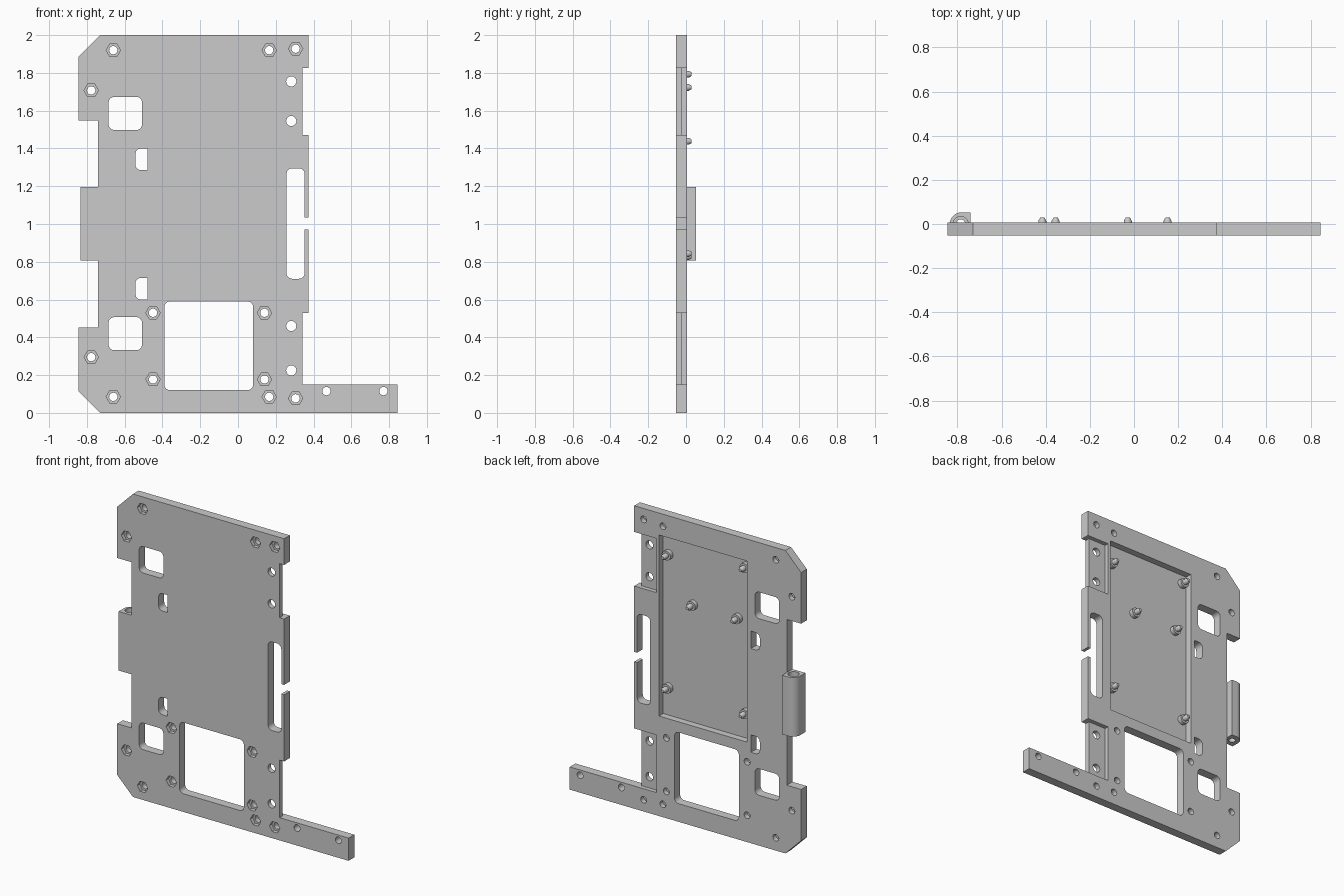
import bpy, bmesh, math
from mathutils import Vector

cube = bpy.data.objects.get("Cube")
if cube:
    bpy.data.objects.remove(cube, do_unlink=True)

FRONT, BACK, FLOOR = -0.053, 0.006, -0.038

grey = bpy.data.materials.new("light grey")
grey.use_nodes = True
colour = (0.6, 0.6, 0.6, 1)
grey.diffuse_color = colour
grey.node_tree.nodes["Principled BSDF"].inputs["Base Color"].default_value = colour


def prism(bm, points, a, b, axis="y"):
    """Extrude a closed outline: (x, z) along y, or (x, y) along z."""
    def at(p, d):
        return (p[0], d, p[1]) if axis == "y" else (p[0], p[1], d)
    face = bm.faces.new([bm.verts.new(at(p, a)) for p in points])
    new = bmesh.ops.extrude_face_region(bm, geom=[face])["geom"]
    shift = Vector((0, b - a, 0)) if axis == "y" else Vector((0, 0, b - a))
    bmesh.ops.translate(bm, vec=shift, verts=[v for v in new if isinstance(v, bmesh.types.BMVert)])


def arc(cx, cy, r, start, end, n):
    return [(cx + r * math.cos(math.radians(start + (end - start) * i / n)),
             cy + r * math.sin(math.radians(start + (end - start) * i / n))) for i in range(n + 1)]


def ring(cx, cy, r, n):
    return arc(cx, cy, r, 0, 360, n)[:-1]


def rounded(x0, x1, z0, z1, r=0.03, right=True):
    """Rectangle with rounded corners, optionally square on the right."""
    pts = arc(x0 + r, z1 - r, r, 90, 180, 6) + arc(x0 + r, z0 + r, r, 180, 270, 6)
    if right:
        return pts + arc(x1 - r, z0 + r, r, 270, 360, 6) + arc(x1 - r, z1 - r, r, 0, 90, 6)
    return pts + [(x1, z0), (x1, z1)]


def box(x0, x1, z0, z1):
    return [(x0, z0), (x1, z0), (x1, z1), (x0, z1)]


def make(name, bm):
    bmesh.ops.recalc_face_normals(bm, faces=bm.faces)
    mesh = bpy.data.meshes.new(name)
    bm.to_mesh(mesh)
    bm.free()
    mesh.materials.append(grey)
    ob = bpy.data.objects.new(name, mesh)
    bpy.context.collection.objects.link(ob)
    return ob


def select(ob):
    bpy.ops.object.select_all(action="DESELECT")
    ob.select_set(True)
    bpy.context.view_layer.objects.active = ob


def cut(ob, bm):
    """Subtract the cutter solids, then discard them."""
    cutter = make("cutter", bm)
    mod = ob.modifiers.new("cut", "BOOLEAN")
    mod.operation, mod.solver, mod.object = "DIFFERENCE", "EXACT", cutter
    select(ob)
    bpy.ops.object.modifier_apply(modifier=mod.name)
    bpy.data.objects.remove(cutter, do_unlink=True)


def smooth(ob):
    select(ob)
    bpy.ops.object.shade_smooth_by_angle(angle=math.radians(32))


# Plate outline with side notches, chamfered corners and the long foot arm
outline = [(-0.73, 0), (0.845, 0), (0.845, 0.15), (0.342, 0.15), (0.342, 0.53), (0.374, 0.53),
           (0.374, 1.47), (0.342, 1.47), (0.342, 1.827), (0.374, 1.827), (0.374, 2), (-0.73, 2),
           (-0.845, 1.885), (-0.845, 1.547), (-0.74, 1.547), (-0.74, 0.453),
           (-0.845, 0.453), (-0.845, 0.115)]
bm = bmesh.new()
prism(bm, outline, FRONT, BACK)
plate = make("back_plate", bm)

# Through holes: windows, slots, screw holes
nut_holes = [(-0.777, 1.707), (-0.777, 0.295), (-0.66, 1.92), (-0.66, 0.085),
             (0.165, 1.92), (0.165, 0.085), (0.305, 1.928), (0.305, 0.077),
             (-0.45, 0.53), (0.14, 0.53), (-0.45, 0.177), (0.14, 0.177)]
strip_holes = [(0.282, z) for z in (1.755, 1.545, 0.46, 0.225)]
arm_holes = [(0.468, 0.115), (0.77, 0.115)]
bm = bmesh.new()
shapes = [rounded(-0.39, 0.08, 0.12, 0.59),
          rounded(-0.685, -0.508, 1.498, 1.673), rounded(-0.685, -0.508, 0.332, 0.507),
          rounded(-0.543, -0.478, 1.285, 1.4, right=False),
          rounded(-0.543, -0.478, 0.6, 0.715, right=False),
          rounded(0.257, 0.353, 0.71, 1.295)]
shapes += [ring(x, z, 0.022, 20) for x, z in nut_holes + arm_holes]
shapes += [ring(x, z, 0.027, 20) for x, z in strip_holes]
for s in shapes:
    prism(bm, s, -0.2, 0.2)
cut(plate, bm)

# Pockets: hexagonal nut seats, rear tray, thinned edge strips, clip gap
bm = bmesh.new()
for x, z in nut_holes:
    prism(bm, ring(x, z, 0.038, 6), -0.2, FRONT + 0.025)
prism(bm, box(-0.45, 0.193, 0.66, 1.855), FLOOR, 0.2)
for z0, z1 in ((1.47, 1.827), (0.15, 0.53)):
    prism(bm, box(0.212, 0.36, z0, z1), -0.022, 0.2)
prism(bm, box(0.335, 0.4, 0.97, 1.035), -0.2, 0.2)
cut(plate, bm)
smooth(plate)

# Hinge knuckle with a vertical pin hole and a wider seat at its top
bm = bmesh.new()
prism(bm, [(-0.74, FRONT), (-0.74, 0.053)] + arc(-0.78, -0.002, 0.055, 90, 180, 12)
      + [(-0.835, FRONT)], 0.807, 1.197, "z")
hinge = make("hinge_knuckle", bm)
for radius, bottom in ((0.021, 0.5), (0.034, 1.165)):
    bm = bmesh.new()
    prism(bm, ring(-0.785, 0.0, radius, 24), bottom, 1.5, "z")
    cut(hinge, bm)
smooth(hinge)

# Stepped locating pegs standing in the rear tray
profile = [(0, FLOOR - 0.005), (0.031, FLOOR - 0.005), (0.031, -0.01), (0.018, -0.01),
           (0.018, 0.014), (0.01, 0.029), (0, 0.029)]
for i, (x, z) in enumerate([(0.152, 1.723), (-0.415, 1.793), (-0.028, 1.438),
                            (-0.355, 1.438), (0.152, 0.843), (-0.415, 0.828)]):
    bm = bmesh.new()
    verts = [bm.verts.new((x + r, y, z)) for r, y in profile]
    edges = [bm.edges.new(pair) for pair in zip(verts, verts[1:])]
    bmesh.ops.spin(bm, geom=verts + edges, cent=(x, 0, z), axis=(0, 1, 0),
                   angle=math.tau, steps=20, use_merge=True)
    bmesh.ops.remove_doubles(bm, verts=bm.verts, dist=0.0005)
    smooth(make(f"peg_{i + 1}", bm))
